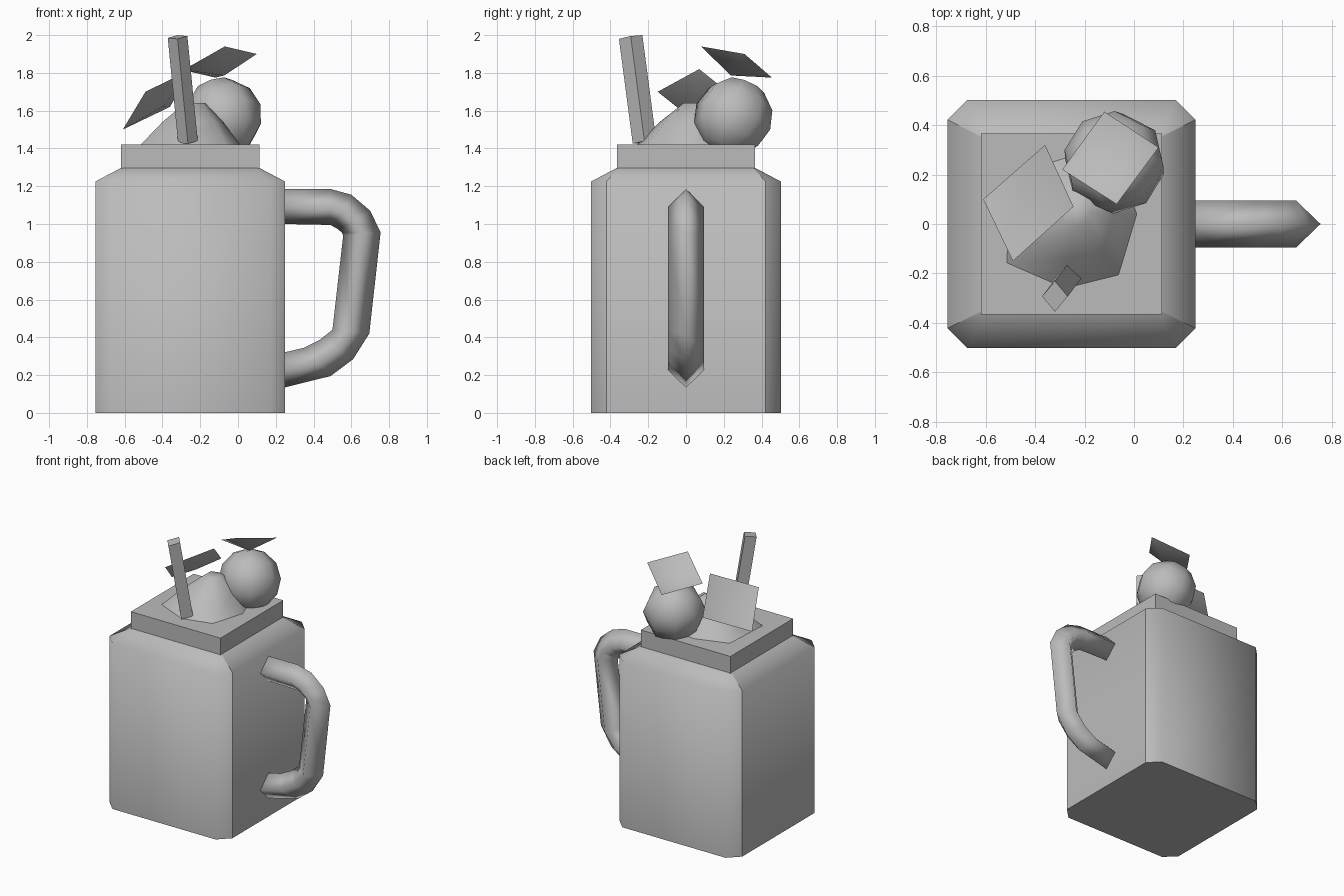
import bpy, math
from mathutils import Vector

if "Cube" in bpy.data.objects:
    bpy.data.objects.remove(bpy.data.objects["Cube"])

grey = bpy.data.materials.new("grey")
grey.diffuse_color = (0.5, 0.5, 0.5, 1)
grey.use_nodes = True
grey.node_tree.nodes["Principled BSDF"].inputs["Base Color"].default_value = grey.diffuse_color


def finish(ob, name, smooth_degrees=None):
    ob.name = name
    ob.data.materials.append(grey)
    if smooth_degrees:
        bpy.ops.object.select_all(action='DESELECT')
        ob.select_set(True)
        bpy.context.view_layer.objects.active = ob
        bpy.ops.object.shade_smooth_by_angle(angle=math.radians(smooth_degrees))
    return ob


def make(name, verts, faces, smooth=None):
    me = bpy.data.meshes.new(name)
    me.from_pydata([tuple(v) for v in verts], [], faces)
    me.update()
    ob = bpy.data.objects.new(name, me)
    bpy.context.collection.objects.link(ob)
    return finish(ob, name, smooth)


def loft(name, rings, smooth=None):
    """Skin counter-clockwise rings with equal point counts and cap both ends."""
    n = len(rings[0])
    verts = [v for r in rings for v in r]
    faces = [(k * n + i, k * n + (i + 1) % n, (k + 1) * n + (i + 1) % n, (k + 1) * n + i)
             for k in range(len(rings) - 1) for i in range(n)]
    faces.append(tuple(reversed(range(n))))
    faces.append(tuple(range(len(verts) - n, len(verts))))
    return make(name, verts, faces, smooth)


CX = -0.253  # jar axis


def chamfered_square(h, c, z):
    pts = [(h, -h + c), (h, h - c), (h - c, h), (-h + c, h),
           (-h, h - c), (-h, -h + c), (-h + c, -h), (h - c, -h)]
    return [(CX + x, y, z) for x, y in pts]


# Jar with cut corners and shoulders that shade softly into the walls
jar = loft("jar_body", [chamfered_square(0.502, 0.08, 0),
                        chamfered_square(0.502, 0.08, 1.225),
                        chamfered_square(0.366, 0.012, 1.297)], 75)
for e in jar.data.edges:  # crisp borders on the two side walls
    a, b = sorted(e.vertices)
    if b - a == 8 and a % 8 in (0, 1, 4, 5):
        e.use_edge_sharp = True
    elif a >= 16:
        e.use_edge_sharp = True

# Square lid
square = [(1, -1), (1, 1), (-1, 1), (-1, -1)]
loft("lid", [[(CX + 0.366 * x, 0.366 * y, z) for x, y in square] for z in (1.29, 1.42)])

# Handle with a diamond section: (outer x, z, inner x, z) along the path
path = [(0.245, 1.185, 0.245, 1.0), (0.49, 1.185, 0.49, 0.995),
        (0.60, 1.155, 0.525, 0.975), (0.70, 1.07, 0.55, 0.955),
        (0.755, 0.955, 0.557, 0.94), (0.695, 0.42, 0.50, 0.44),
        (0.61, 0.285, 0.43, 0.385), (0.49, 0.195, 0.35, 0.345),
        (0.245, 0.134, 0.245, 0.32)]
rings = []
for ox, oz, ix, iz in path:
    mx, mz = (ox + ix) / 2, (oz + iz) / 2
    rings.append([(mx, 0.095, mz), (ix, 0, iz), (mx, -0.095, mz), (ox, 0, oz)])
loft("handle", rings, 120)

# Soft mound of cream on the lid
base = [(-0.52, -0.16), (-0.28, -0.265), (-0.06, -0.21), (0.015, 0.04),
        (-0.06, 0.24), (-0.25, 0.28), (-0.50, 0.20)]
peak = Vector((-0.22, 0.05))
loft("cream", [[(*(peak + (Vector(p) - peak) * s), z) for p in base]
               for s, z in ((1, 1.415), (0.6, 1.54), (0.2, 1.64))], 89)

# Coarse round berry, tilted with its leaf
tilt = Vector((-0.28, 0.36, 0.89))
bpy.ops.mesh.primitive_uv_sphere_add(segments=8, ring_count=6, radius=0.21,
                                     location=(-0.08, 0.25, 1.567),
                                     rotation=tilt.to_track_quat('Z', 'Y').to_euler())
finish(bpy.context.object, "berry", 60)


# Two square leaves, cupped towards the middle
def leaf(name, corners, depth):
    c = [Vector(p) for p in corners]
    normal = (c[1] - c[0]).cross(c[3] - c[0]).normalized()
    c.append(sum(c, Vector()) / 4 - normal * depth)
    make(name, c, [(i, (i + 1) % 4, 4) for i in range(4)], 120)


leaf("leaf_on_berry", [(-0.07, 0.08, 1.94), (0.10, 0.31, 1.90),
                       (-0.12, 0.455, 1.775), (-0.29, 0.22, 1.815)], 0.08)
leaf("leaf_on_cream", [(-0.61, 0.10, 1.50), (-0.49, -0.15, 1.70),
                       (-0.245, 0.07, 1.82), (-0.36, 0.32, 1.62)], 0.05)

# Leaning square straw
foot, top = Vector((-0.265, -0.22, 1.435)), Vector((-0.32, -0.293, 1.99))
diamond = [Vector((0.052, 0, 0.005)), Vector((0, 0.062, 0.01)),
           Vector((-0.052, 0, -0.005)), Vector((0, -0.062, -0.01))]
loft("straw", [[c + d for d in diamond] for c in (foot, top)])
